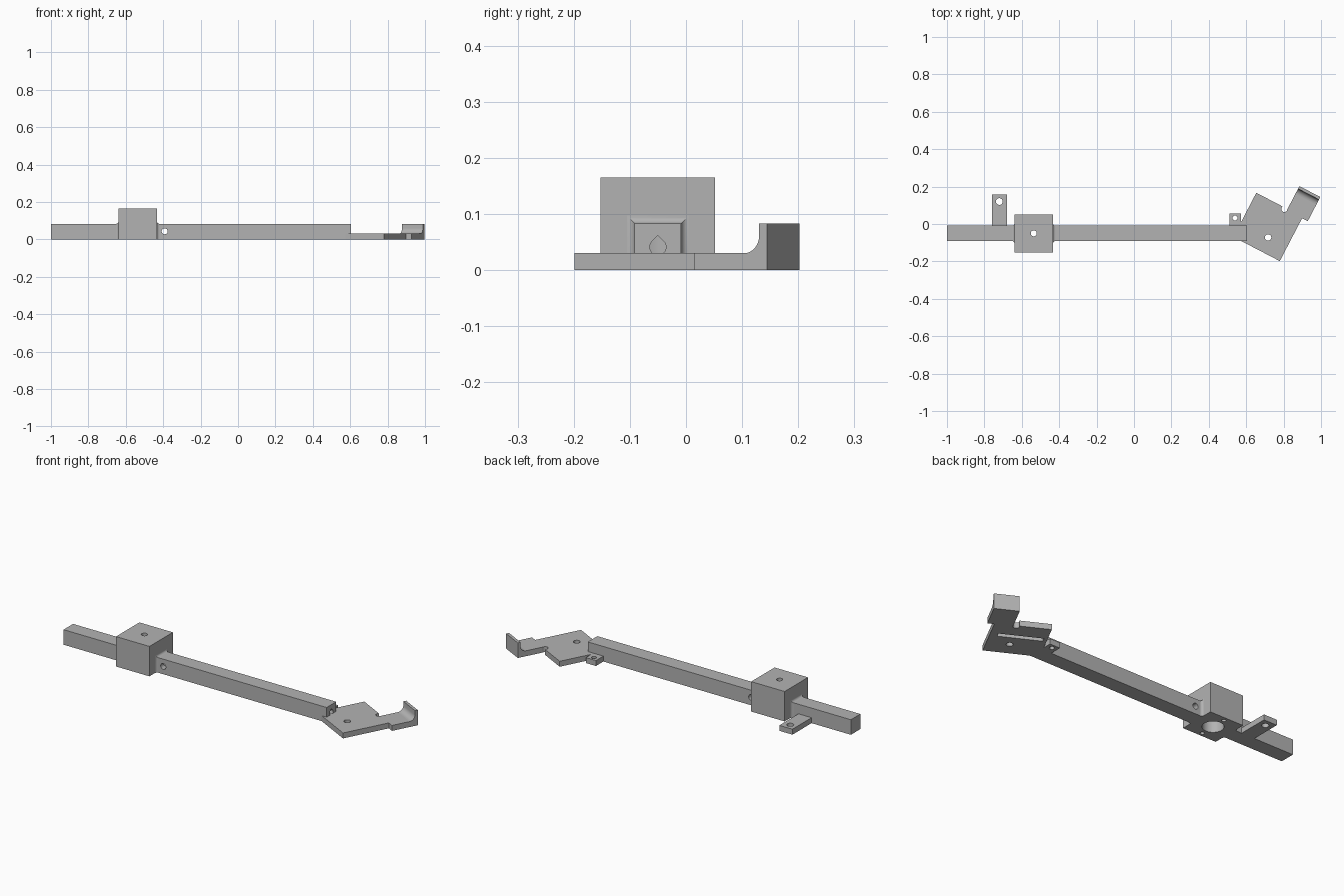
import bpy, bmesh, math
from mathutils import Matrix, Vector

cube = bpy.data.objects.get("Cube")
if cube:
    bpy.data.objects.remove(cube, do_unlink=True)

grey = bpy.data.materials.new("Plain grey")
grey.use_nodes = True
grey.diffuse_color = (0.45, 0.45, 0.45, 1)
grey.node_tree.nodes["Principled BSDF"].inputs["Base Color"].default_value = grey.diffuse_color

TILT = Matrix.Rotation(math.radians(-27.5), 4, 'Z')   # frame of the angled plate
STAND = Matrix.Rotation(math.radians(90), 4, 'X')     # profile y becomes z
FACE_X = Matrix.Rotation(math.radians(90), 4, 'Z') @ STAND  # profile x, y become y, z
MID_Y, BAR_W, BAR_H, PLATE_T = -0.05, 0.083, 0.083, 0.03
BLOCK_X, BLOCK_W = -0.536, 0.204


def make(name, bm, matrix=None):
    """Turn a bmesh into a grey object."""
    if matrix:
        bm.transform(matrix)
    bmesh.ops.recalc_face_normals(bm, faces=bm.faces)
    mesh = bpy.data.meshes.new(name)
    bm.to_mesh(mesh)
    bm.free()
    mesh.materials.append(grey)
    ob = bpy.data.objects.new(name, mesh)
    bpy.context.collection.objects.link(ob)
    return ob


def loft(name, rings, matrix=None):
    """Skin closed rings of points and cap both ends."""
    bm = bmesh.new()
    loops = [[bm.verts.new(p) for p in ring] for ring in rings]
    n = len(loops[0])
    for a, b in zip(loops, loops[1:]):
        for i in range(n):
            bm.faces.new((a[i], a[(i + 1) % n], b[(i + 1) % n], b[i]))
    bm.faces.new(loops[0])
    bm.faces.new(loops[-1])
    return make(name, bm, matrix)


def prism(name, outline, low, high, matrix=None):
    return loft(name, [[(x, y, z) for x, y in outline] for z in (low, high)], matrix)


def box(name, x0, x1, y0, y1, z0, z1, matrix=None):
    return prism(name, [(x0, y0), (x1, y0), (x1, y1), (x0, y1)], z0, z1, matrix)


def arc(cx, cy, r, start, end, steps):
    angles = [math.radians(start + (end - start) * i / steps) for i in range(steps + 1)]
    return [(cx + r * math.cos(a), cy + r * math.sin(a)) for a in angles]


def rod(x, y, r, low, high, matrix=None, sides=32):
    return prism("cutter", arc(x, y, r, 0, 360, sides)[:-1], low, high, matrix)


def cut(ob, cutters):
    for cutter in cutters:
        mod = ob.modifiers.new("Cut", 'BOOLEAN')
        mod.operation, mod.solver, mod.object = 'DIFFERENCE', 'EXACT', cutter
        bpy.context.view_layer.objects.active = ob
        bpy.ops.object.modifier_apply(modifier=mod.name)


# Main bar, motor block and the concave flares where they meet
bar = box("main_bar", -1, 0.605, MID_Y - BAR_W / 2, MID_Y + BAR_W / 2, 0, BAR_H)
half = BLOCK_W / 2
block = box("motor_block", BLOCK_X - half, BLOCK_X + half, MID_Y - half, MID_Y + half, 0, 0.165)


def flare(name, side):
    r, rings = 0.014, []
    for along, out in arc(r, r, r, 180, 270, 6):
        x = BLOCK_X + side * (half + along)
        w, h = BAR_W / 2 + out, BAR_H + out
        rings.append([(x, MID_Y - w, 0), (x, MID_Y + w, 0), (x, MID_Y + w, h), (x, MID_Y - w, h)])
    return loft(name, rings)


flare_left = flare("block_flare_left", 1)
flare_right = flare("block_flare_right", -1)

# Bores: motor pocket, shaft hole, screw holes, teardrop channel, cross hole
pocket = rod(BLOCK_X, MID_Y, 0.053, -0.05, 0.125, sides=48)
shaft = rod(BLOCK_X, MID_Y, 0.016, 0.1, 0.2)
screws = [rod(BLOCK_X, MID_Y + s * 0.08, 0.011, -0.05, 0.06, sides=20) for s in (-1, 1)]
r = 0.0145
teardrop = arc(MID_Y, 0.041, r, 135, 405, 24) + [(MID_Y, 0.041 + r * math.sqrt(2))]
channel = prism("cutter", teardrop, BLOCK_X, 0.7, FACE_X)
cross = rod(-0.392, 0.043, 0.016, -0.1, 0.2, STAND)
cut(bar, [pocket, channel, cross])
cut(block, [pocket, shaft, channel] + screws)
cut(flare_left, [channel])

# Mounting tabs on the back of the bar
edge = MID_Y + BAR_W / 2 - 0.005
big_tab = box("rear_tab_large", -0.76, -0.68, edge, 0.158, 0, PLATE_T)
small_tab = box("rear_tab_small", 0.51, 0.572, edge, 0.056, 0, PLATE_T)
big_hole = rod(-0.72, 0.12, 0.018, -0.1, 0.1)
small_hole = rod(0.54, 0.032, 0.013, -0.1, 0.1)
cut(big_tab, [big_hole])
cut(small_tab, [small_hole])

# Angled plate with its arm, drawn in the tilted frame
outline = [(0.503, 0.184), (0.783, 0.184), (0.783, 0.442), (0.817, 0.442), (0.817, 0.588),
           (0.691, 0.588), (0.691, 0.45), (0.503, 0.45)]
plate = prism("angled_plate", outline, 0, PLATE_T, TILT)
spot = TILT.inverted() @ Vector((0.717, -0.072, 0))
hole = rod(spot.x, spot.y, 0.017, -0.1, 0.1, TILT)
relief = rod(0.676, 0.442, 0.016, -0.1, 0.1, TILT)
groove = box("cutter", 0.52, 0.745, 0.332, 0.358, -0.05, 0.018, TILT)
cut(plate, [hole, relief, groove])

# Upturned lip with an inner fillet at the end of the arm
inner = 0.572
lip_profile = [(0.588, PLATE_T - 0.005), (0.588, BAR_H), (inner, BAR_H)]
lip_profile += arc(inner - 0.03, PLATE_T + 0.03, 0.03, 0, -90, 8)
lip_profile += [(inner - 0.03, PLATE_T - 0.005)]
lip = prism("arm_lip", lip_profile, 0.691, 0.817, TILT @ FACE_X)

# Tidy up: drop the cutters, keep edges crisp and bores smooth
parts = [bar, block, flare_left, flare_right, big_tab, small_tab, plate, lip]
for ob in list(bpy.data.objects):
    if ob.name.startswith("cutter"):
        bpy.data.objects.remove(ob, do_unlink=True)
for ob in bpy.context.view_layer.objects:
    ob.select_set(ob in parts)
bpy.context.view_layer.objects.active = bar
bpy.ops.object.shade_smooth_by_angle(angle=math.radians(30))
